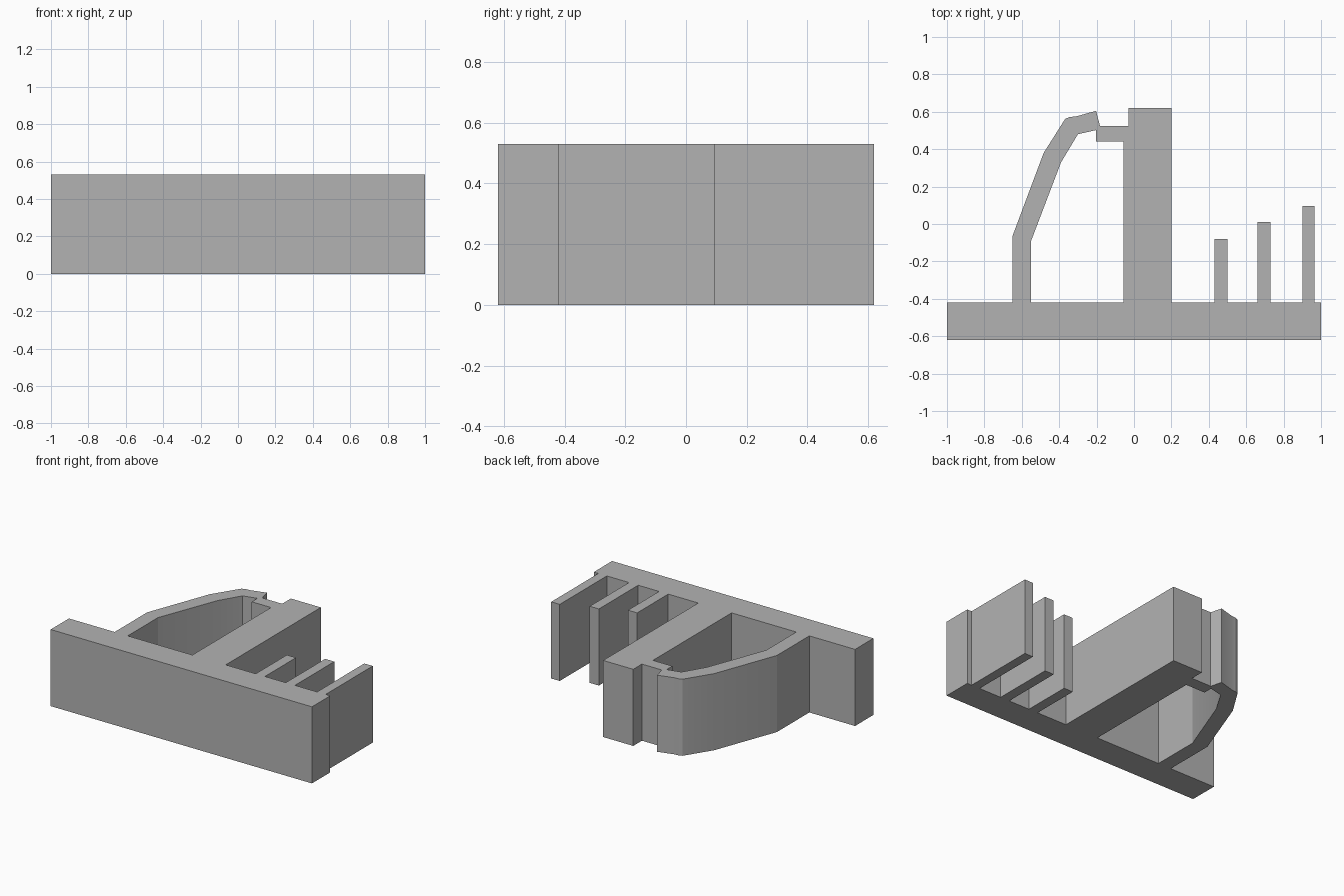
import bpy, bmesh, math

HEIGHT = 0.53
FRONT, BASE = -0.62, -0.42

cube = bpy.data.objects.get("Cube")
if cube:
    bpy.data.objects.remove(cube, do_unlink=True)

# Material
grey = bpy.data.materials.new("matte_grey")
grey.use_nodes = True
colour = (0.45, 0.45, 0.45, 1)
grey.diffuse_color = colour
grey.node_tree.nodes["Principled BSDF"].inputs["Base Color"].default_value = colour


def fin(left, right, tip):
    """Outline of one thin fin, walked from its left side to its right."""
    return [(right, BASE), (right, tip), (left, tip), (left, BASE)]


def extruded(name, loops, height):
    """Fill closed outlines (the later ones are holes) and extrude them upward."""
    bm = bmesh.new()
    edges = []
    for loop in loops:
        verts = [bm.verts.new((x, y, 0)) for x, y in loop]
        edges += [bm.edges.new((a, b)) for a, b in zip(verts, verts[1:] + verts[:1])]
    bmesh.ops.triangle_fill(bm, use_beauty=True, edges=edges, normal=(0, 0, 1))
    top = bmesh.ops.extrude_face_region(bm, geom=bm.faces[:], use_keep_orig=True)
    moved = [g for g in top["geom"] if isinstance(g, bmesh.types.BMVert)]
    bmesh.ops.translate(bm, verts=moved, vec=(0, 0, height))
    bmesh.ops.recalc_face_normals(bm, faces=bm.faces[:])
    mesh = bpy.data.meshes.new(name)
    bm.to_mesh(mesh)
    bm.free()
    mesh.materials.append(grey)
    obj = bpy.data.objects.new(name, mesh)
    bpy.context.collection.objects.link(obj)
    return obj


# Base bar with three fins of rising length
outline = [(-1, FRONT), (1, FRONT), (1, BASE)]
for left, right, tip in ((0.90, 0.965, 0.095), (0.66, 0.73, 0.01), (0.43, 0.50, -0.08)):
    outline += fin(left, right, tip)

# Thick post, then the bridge to the hooked arm
outline += [(0.20, BASE), (0.20, 0.62), (-0.03, 0.62), (-0.03, 0.525), (-0.182, 0.525)]

# Outer side of the bent arm
outline += [(-0.203, 0.605), (-0.31, 0.575), (-0.345, 0.572), (-0.368, 0.562),
            (-0.483, 0.38), (-0.65, -0.065), (-0.65, BASE), (-1, BASE)]

# Opening between the arm and the post
opening = [(-0.55, BASE), (-0.055, BASE), (-0.055, 0.44), (-0.203, 0.44),
           (-0.203, 0.502), (-0.30, 0.48), (-0.39, 0.33), (-0.55, -0.09)]

bracket = extruded("slotted_bracket", [outline, opening], HEIGHT)
bpy.context.view_layer.objects.active = bracket
bracket.select_set(True)
bpy.ops.object.shade_smooth_by_angle(angle=math.radians(15))
